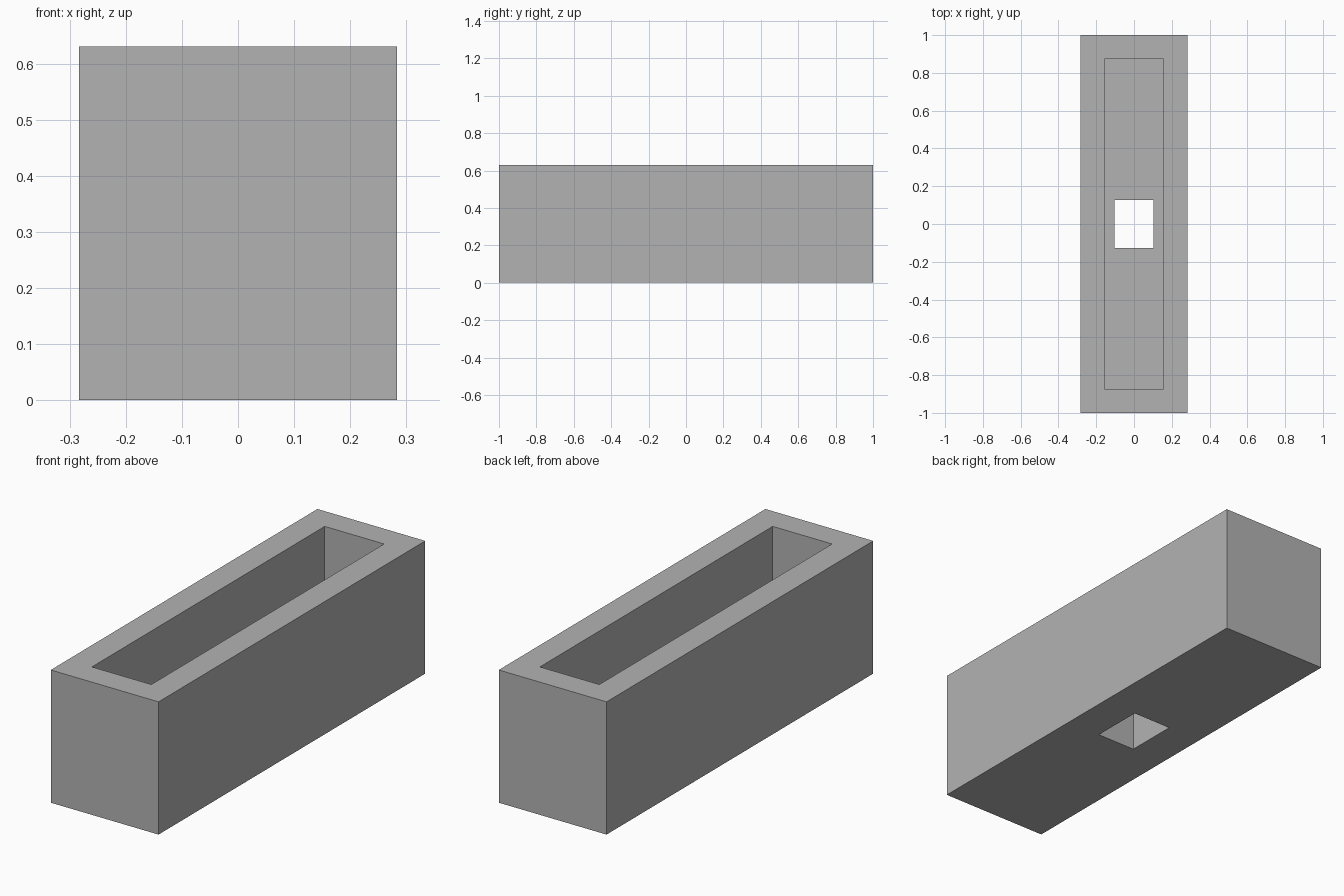
import bpy
import bmesh

# Remove the default cube
default = bpy.data.objects.get("Cube")
if default:
    bpy.data.objects.remove(default, do_unlink=True)

# Single plain grey
GREY = (0.45, 0.45, 0.45, 1.0)
grey = bpy.data.materials.new("plain grey")
grey.use_nodes = True
grey.diffuse_color = GREY
grey.node_tree.nodes["Principled BSDF"].inputs["Base Color"].default_value = GREY

# Half sizes of the outer block, the cavity and the drain hole
OUTER = (0.283, 1.0)
CAVITY = (0.156, 0.873)
HOLE = (0.103, 0.128)
HEIGHT, FLOOR = 0.63, 0.25


def ring(bm, half, z):
    """Rectangle of four vertices at height z."""
    hx, hy = half
    return [bm.verts.new((sx * hx, sy * hy, z))
            for sx, sy in ((-1, -1), (1, -1), (1, 1), (-1, 1))]


# Trough: rectangular rings joined into one closed shell,
# up the outside, over the rim, down the cavity and out through the hole
bm = bmesh.new()
rings = [ring(bm, half, z) for half, z in (
    (OUTER, 0), (OUTER, HEIGHT), (CAVITY, HEIGHT),
    (CAVITY, FLOOR), (HOLE, FLOOR), (HOLE, 0))]
for a, b in zip(rings, rings[1:] + rings[:1]):
    for i in range(4):
        j = (i + 1) % 4
        bm.faces.new((a[i], a[j], b[j], b[i]))
bmesh.ops.recalc_face_normals(bm, faces=bm.faces)

mesh = bpy.data.meshes.new("trough")
bm.to_mesh(mesh)
bm.free()
mesh.materials.append(grey)
trough = bpy.data.objects.new("trough", mesh)
bpy.context.collection.objects.link(trough)
